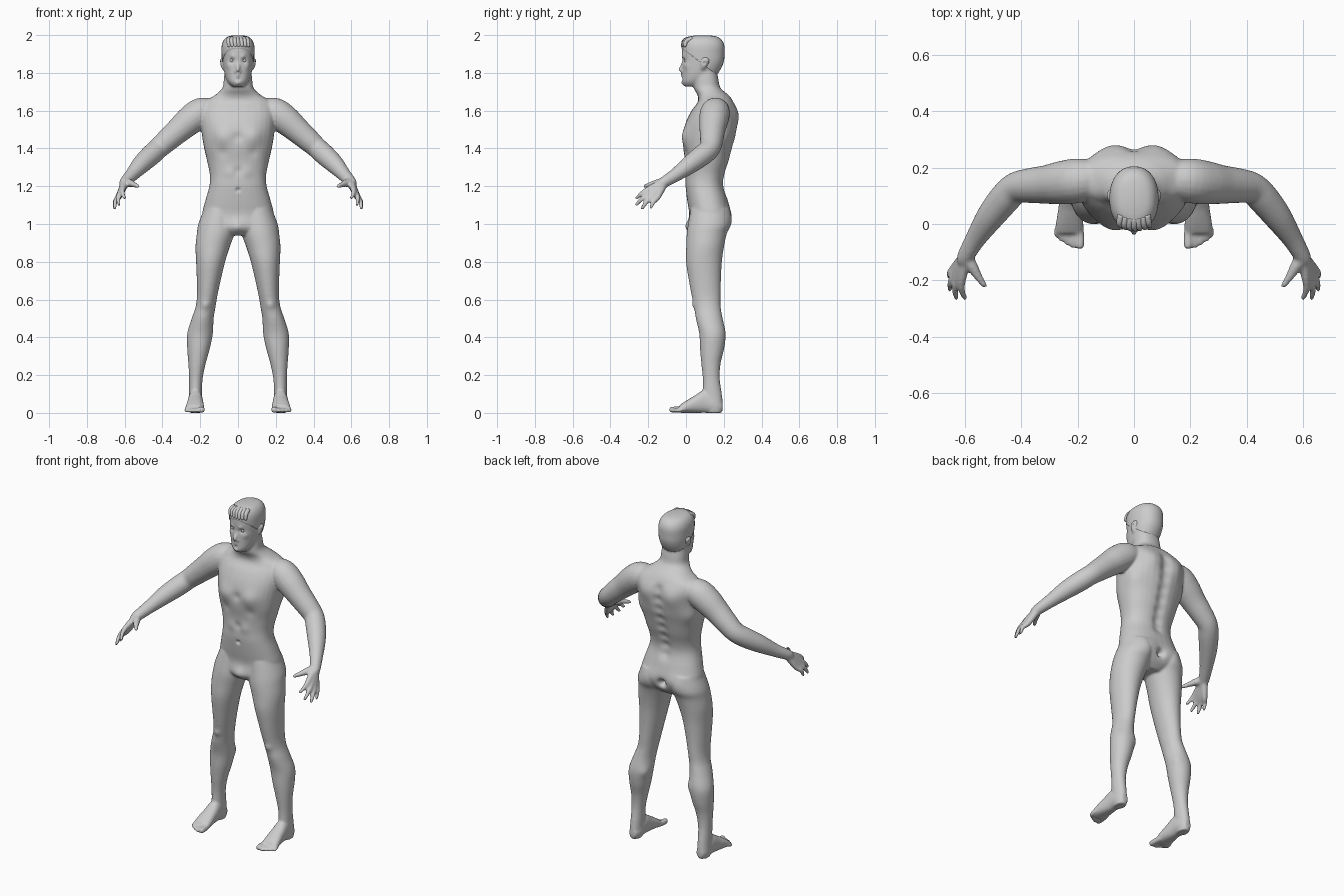
import bpy, bmesh, math
from mathutils import Vector, kdtree

X, Y, Z = Vector((1, 0, 0)), Vector((0, 1, 0)), Vector((0, 0, 1))


def refine(rows, k=4):
    """Catmull-Rom interpolation between rows of numbers."""
    out, last = [], len(rows) - 1
    for i in range(last):
        a, b, c, d = (rows[min(max(j, 0), last)] for j in range(i - 1, i + 3))
        for t in (j / k for j in range(k)):
            out.append([0.5 * (2 * q + (r - p) * t + (2 * p - 5 * q + 4 * r - s) * t * t
                               + (3 * q - p - 3 * r + s) * t ** 3)
                        for p, q, r, s in zip(a, b, c, d)])
    return out + [list(rows[-1])]


def loft(bm, rings, power=2.0, n=32):
    """Skin closed superellipse rings given as (centre, u, v)."""
    loops = []
    for c, u, v in rings:
        loop = []
        for i in range(n):
            ca, sa = math.cos(math.tau * i / n), math.sin(math.tau * i / n)
            f, g = (math.copysign(abs(t) ** (2 / power), t) for t in (ca, sa))
            loop.append(bm.verts.new(c + u * f + v * g))
        loops.append(loop)
    for a, b in zip(loops, loops[1:]):
        for i in range(n):
            j = (i + 1) % n
            bm.faces.new((a[i], a[j], b[j], b[i]))
    bm.faces.new(loops[0][::-1])
    bm.faces.new(loops[-1])


def slices(bm, rows, side=1, along='z', power=2.0):
    """Rows: position, x centre, other centre, x radius, other radius."""
    rings = []
    for p, xc, oc, rx, ro in refine(rows):
        c = Vector((side * xc, oc, p)) if along == 'z' else Vector((side * xc, p, oc))
        rings.append((c, X * rx, (Y if along == 'z' else Z) * ro))
    loft(bm, rings, power)


def tube(bm, rows, side=1):
    """Round limb through rows of x, y, z, radius, with a rounded tip."""
    pts = refine(rows)
    tip, prev = Vector(pts[-1][:3]), Vector(pts[-2][:3])
    r, d = pts[-1][3], (tip - prev).normalized()
    pts += [[*(tip + d * r * h), r * w] for h, w in ((.5, .85), (.85, .5))]
    cs = [Vector((side * p[0], p[1], p[2])) for p in pts]
    rings = []
    for i, c in enumerate(cs):
        q = (cs[min(i + 1, len(cs) - 1)] - cs[max(i - 1, 0)]).to_track_quat('Z', 'Y')
        rings.append((c, q @ X * pts[i][3], q @ Y * pts[i][3]))
    loft(bm, rings, n=20)


def finish(bm, name):
    bmesh.ops.recalc_face_normals(bm, faces=bm.faces[:])
    me = bpy.data.meshes.new(name)
    bm.to_mesh(me)
    bm.free()
    me.polygons.foreach_set("use_smooth", [True] * len(me.polygons))
    ob = bpy.data.objects.new(name, me)
    bpy.context.collection.objects.link(ob)
    return ob


body = bmesh.new()

# torso and neck
slices(body, [(.94, 0, .11, .07, .07), (.98, 0, .115, .16, .105), (1.05, 0, .127, .188, .11),
              (1.12, 0, .115, .174, .108), (1.2, 0, .099, .152, .102), (1.26, 0, .102, .149, .104),
              (1.33, 0, .112, .163, .116), (1.4, 0, .116, .179, .13), (1.47, 0, .125, .19, .14),
              (1.54, 0, .135, .198, .135), (1.6, 0, .15, .2, .121), (1.645, 0, .157, .185, .095),
              (1.68, 0, .145, .125, .083), (1.72, 0, .112, .083, .071), (1.77, 0, .105, .075, .066),
              (1.83, 0, .1, .068, .06)], power=2.3)

# head
head = [(1.728, 0, .035, .03, .042), (1.75, 0, .046, .052, .066), (1.78, 0, .066, .067, .086),
        (1.82, 0, .08, .076, .1), (1.86, 0, .088, .081, .107), (1.9, 0, .088, .083, .11),
        (1.94, 0, .088, .082, .109), (1.97, 0, .087, .071, .096), (1.988, 0, .087, .05, .07),
        (1.995, 0, .087, .018, .026)]
slices(body, head, power=2.2)
tube(body, [(0, -.006, 1.875, .007), (0, -.018, 1.845, .009), (0, -.03, 1.816, .012)])

arm = [(.12, .165, 1.6, .06), (.19, .155, 1.592, .078), (.25, .147, 1.552, .078),
       (.31, .14, 1.5, .069), (.37, .136, 1.447, .062), (.42, .127, 1.402, .056),
       (.46, .088, 1.365, .056), (.51, .025, 1.318, .05), (.56, -.05, 1.263, .037),
       (.592, -.105, 1.228, .031), (.602, -.125, 1.215, .028)]
leg = [(1.08, .095, .125, .085, .1), (1.0, .11, .122, .1, .111), (.95, .118, .11, .1, .106),
       (.88, .134, .101, .091, .1), (.8, .145, .095, .077, .095), (.7, .155, .1, .063, .085),
       (.62, .163, .107, .054, .077), (.56, .172, .114, .053, .07), (.5, .187, .123, .058, .071),
       (.42, .201, .14, .068, .07), (.34, .209, .138, .06, .064), (.26, .217, .132, .046, .051),
       (.18, .223, .134, .036, .045), (.1, .225, .14, .034, .05), (.04, .226, .15, .034, .045),
       (0, .226, .15, .03, .04)]
foot = [(.194, .225, .033, .02, .022), (.16, .225, .038, .035, .037), (.1, .225, .06, .038, .06),
        (.05, .226, .047, .043, .047), (0, .228, .032, .049, .032), (-.035, .229, .02, .048, .02)]
fingers = [((.608, -.185, 1.192), (.6, -.262, 1.137)), ((.622, -.186, 1.168), (.63, -.262, 1.103)),
           ((.63, -.172, 1.152), (.652, -.232, 1.083)), ((.632, -.15, 1.142), (.656, -.185, 1.088))]
toes = [(.192, -.075, .017), (.217, -.076, .011), (.237, -.067, .0105),
        (.256, -.054, .0105), (.273, -.04, .0105)]

for s in (1, -1):
    tube(body, arm, s)
    slices(body, leg, s)
    slices(body, foot, s, along='y', power=2.3)
    # fingers with their palm bones, then thumb
    for knuckle, tip in fingers:
        mid = Vector(knuckle).lerp(Vector(tip), .5) + Vector((.008, -.004, .003))
        tube(body, [(.596, -.112, 1.223, .022), (*knuckle, .0165), (*mid, .0125), (*tip, .0095)], s)
    tube(body, [(.596, -.115, 1.223, .024), (.574, -.15, 1.217, .021),
                (.55, -.19, 1.208, .0145), (.53, -.218, 1.2, .0105)], s)
    # toes
    for x, y, r in toes:
        tube(body, [(.226 + (x - .226) * .85, 0, .022, r), (x, y * .6, .018, r), (x, y, r, r)], s)
    # ears
    slices(body, [(1.818, .078, .088, .006, .008), (1.835, .083, .092, .009, .014),
                  (1.86, .087, .1, .011, .021), (1.876, .087, .104, .008, .015)], s)

# fuse all parts into one skin
raw = finish(body, "body_parts")
mod = raw.modifiers.new("fuse", 'REMESH')
mod.mode, mod.voxel_size = 'VOXEL', .006
skin = bpy.data.meshes.new_from_object(raw.evaluated_get(bpy.context.evaluated_depsgraph_get()))
bpy.data.objects.remove(raw)
bm = bmesh.new()
bm.from_mesh(skin)
for _ in range(5):
    bmesh.ops.smooth_vert(bm, verts=bm.verts[:], factor=.5,
                          use_axis_x=True, use_axis_y=True, use_axis_z=True)

# muscle and face relief: x, y, z, radius, push x, push y
muscles = [(.085, -.005, 1.465, .05, 0, -.014), (0, -.015, 1.46, .026, 0, .008),
           (.08, .0, 1.38, .03, 0, .006), (0, -.005, 1.28, .022, 0, .006),
           (0, -.003, 1.18, .011, 0, .012), (.045, 0, 1.27, .03, 0, -.005),
           (.085, .26, 1.56, .055, 0, .014), (.165, .2, 1.45, .05, .008, .004),
           (.085, .225, 1.03, .05, 0, .012), (0, .235, 1.02, .02, 0, -.035),
           (0, .02, .985, .032, 0, -.014), (.172, .045, .57, .022, 0, -.008),
           (.145, .19, .42, .03, -.004, .004), (.12, .05, 1.64, .02, 0, -.006)]
muscles += [(0, .265 - .3 * max(0, 1.5 - z) * .8, z, .03, 0, -.014)
            for z in (1.6, 1.54, 1.48, 1.42, 1.36, 1.3, 1.24, 1.18)]
face = [(.033, -.014, 1.866, .012, 0, .011), (.03, -.018, 1.887, .013, 0, -.005),
        (.052, .0, 1.838, .018, .003, -.004), (.012, -.02, 1.808, .007, .003, -.005),
        (0, -.02, 1.794, .009, 0, -.006), (0, -.02, 1.781, .009, 0, -.005),
        (0, -.02, 1.766, .009, 0, .004), (0, -.02, 1.744, .014, 0, -.007),
        (.094, .098, 1.853, .009, -.008, 0)]
tree = kdtree.KDTree(len(bm.verts))
for i, v in enumerate(bm.verts):
    tree.insert(v.co, i)
tree.balance()
bm.verts.ensure_lookup_table()
for x, y, z, r, px, py in muscles + face:
    for s in ((1, -1) if x else (1,)):
        for _, i, d in tree.find_range(Vector((s * x, y, z)), 2.6 * r):
            bm.verts[i].co += Vector((s * px, py, 0)) * math.exp(-(d / r) ** 2)
for v in bm.verts:
    v.co.z = max(v.co.z, 0)
finish(bm, "body")

# hair cap cut along the hairline, with front locks
bm = bmesh.new()
slices(bm, [(z + .004, x, y + .002, rx + .004, ry + .004) for z, x, y, rx, ry in head], power=2.2)
cut = bmesh.ops.bisect_plane(bm, geom=bm.verts[:] + bm.edges[:] + bm.faces[:],
                             plane_co=(0, -.03, 1.935), plane_no=(0, .165, .22), clear_inner=True)
bmesh.ops.holes_fill(bm, edges=[e for e in cut['geom_cut'] if isinstance(e, bmesh.types.BMEdge)])
for i in range(-3, 4):
    x = i * .017
    y = .012 * (i / 3) ** 2
    tube(bm, [(x * .9, .02 + y, 1.982, .012), (x, -.008 + y, 1.97, .012),
              (x + .004, -.018 + y, 1.945, .009)])
finish(bm, "hair")

# eyes
for s, side in ((1, "left"), (-1, "right")):
    bm = bmesh.new()
    bmesh.ops.create_uvsphere(bm, u_segments=16, v_segments=10, radius=.012)
    bmesh.ops.translate(bm, verts=bm.verts[:], vec=(s * .033, .003, 1.866))
    finish(bm, "eye_" + side)
